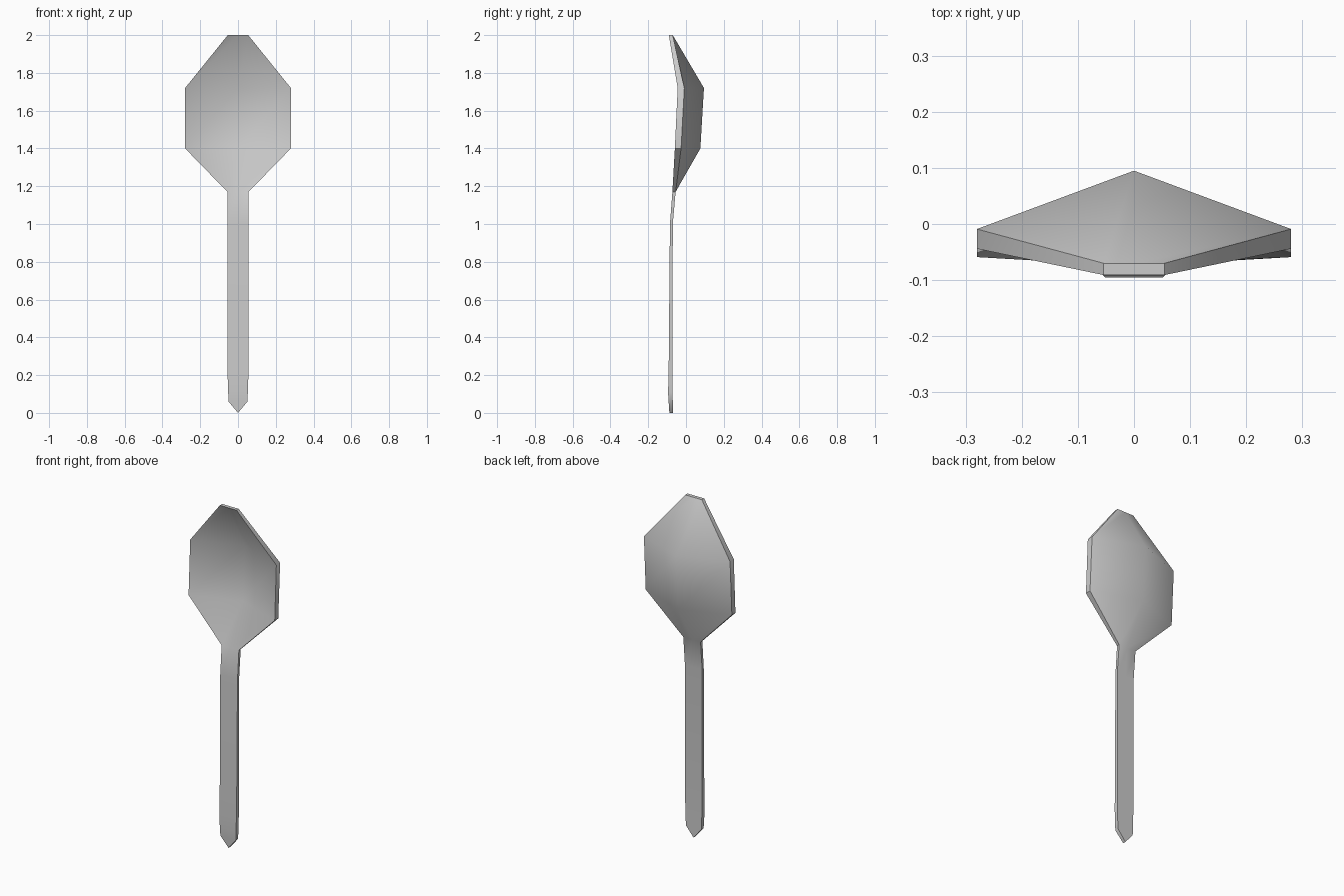
import bpy, bmesh, math

if "Cube" in bpy.data.objects:
    bpy.data.objects.remove(bpy.data.objects["Cube"])

# Stations: z, half width, edge front y, edge back y, centre front y, centre back y
stations = [
    (0.00, 0.000, -0.088, -0.070, -0.088, -0.070),
    (0.06, 0.050, -0.092, -0.070, -0.092, -0.070),
    (0.11, 0.052, -0.095, -0.071, -0.095, -0.071),
    (0.20, 0.055, -0.092, -0.071, -0.092, -0.071),
    (1.00, 0.056, -0.085, -0.070, -0.085, -0.070),
    (1.17, 0.056, -0.072, -0.055, -0.072, -0.055),
    (1.40, 0.280, -0.059, -0.026, 0.045, 0.076),
    (1.72, 0.280, -0.044, -0.009, 0.062, 0.095),
    (2.00, 0.054, -0.091, -0.070, -0.091, -0.070),
]

# Spoon: loft a six-point section along the handle and bowl
bm = bmesh.new()
rings = []
for z, w, ef, eb, cf, cb in stations:
    section = [(-w, ef), (0, cf), (w, ef), (w, eb), (0, cb), (-w, eb)]
    rings.append([bm.verts.new((x, y, z)) for x, y in section])
for a, b in zip(rings, rings[1:]):
    for i in range(6):
        j = (i + 1) % 6
        bm.faces.new((a[i], a[j], b[j], b[i]))

# Flat top end, pointed bottom end
t = rings[-1]
bm.faces.new((t[0], t[1], t[4], t[5]))
bm.faces.new((t[1], t[2], t[3], t[4]))
bmesh.ops.remove_doubles(bm, verts=bm.verts, dist=0.0005)
bmesh.ops.recalc_face_normals(bm, faces=bm.faces)

mesh = bpy.data.meshes.new("spoon")
bm.to_mesh(mesh)
bm.free()
spoon = bpy.data.objects.new("spoon", mesh)
bpy.context.collection.objects.link(spoon)

# Smooth facets with sharp rim edges
bpy.context.view_layer.objects.active = spoon
spoon.select_set(True)
bpy.ops.object.shade_smooth_by_angle(angle=math.radians(40))
